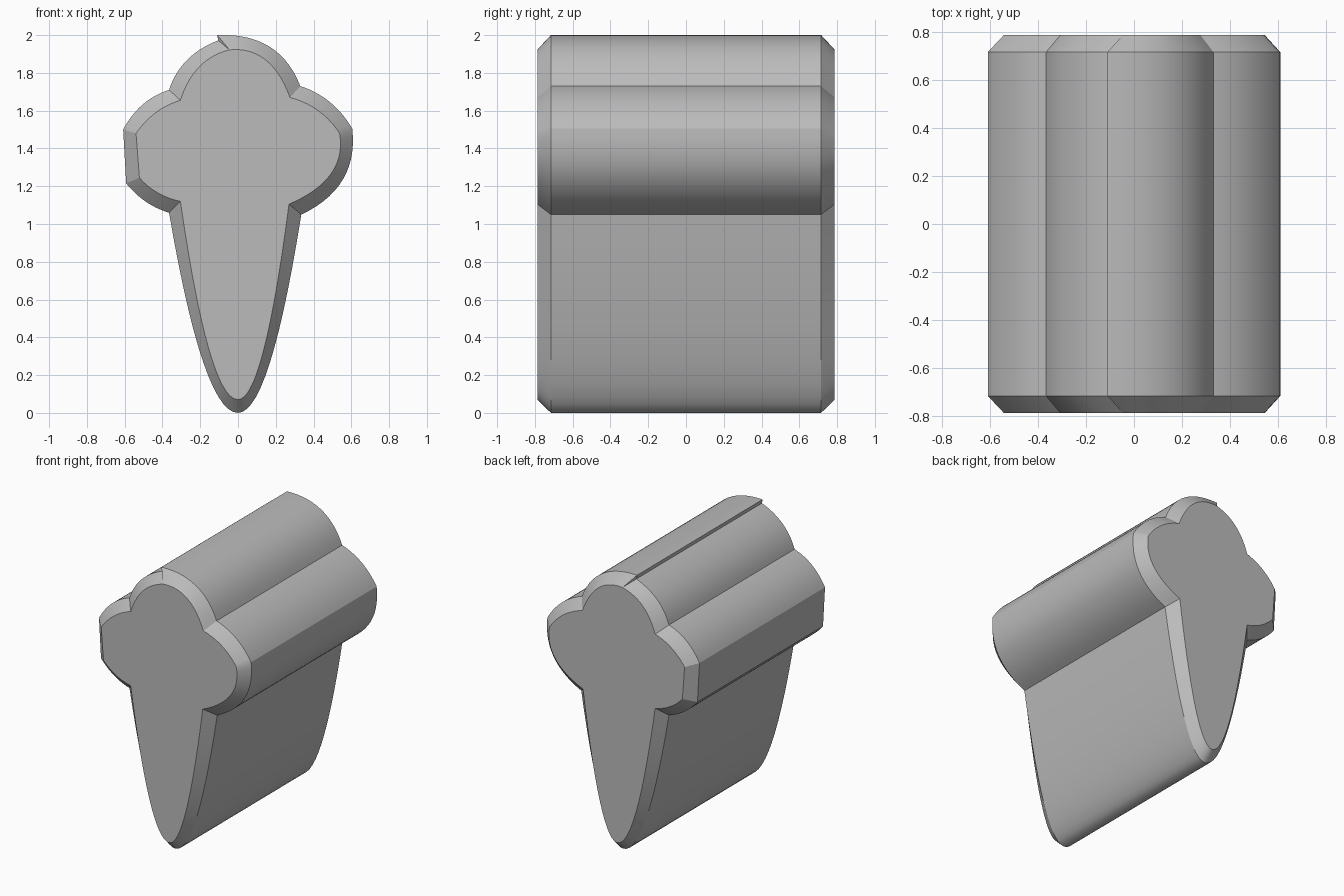
import bpy
import bmesh

cube = bpy.data.objects.get("Cube")
if cube:
    bpy.data.objects.remove(cube, do_unlink=True)

grey = bpy.data.materials.new("plain_grey")
grey.use_nodes = True
grey.diffuse_color = (0.5, 0.5, 0.5, 1)
grey.node_tree.nodes["Principled BSDF"].inputs["Base Color"].default_value = (0.5, 0.5, 0.5, 1)

STEPS = 14


def curve(a, mid, b):
    """Smooth curve from a through mid towards b; b itself is left to the next segment."""
    pts = []
    for i in range(STEPS):
        t = i / STEPS
        wa, wm, wb = (1 - t) * (1 - 2 * t), 4 * t * (1 - t), t * (2 * t - 1)
        pts.append(tuple(wa * p + wm * m + wb * q for p, m, q in zip(a, mid, b)))
    return pts


def profile(knots):
    """Closed outline from corner, mid-point pairs; a mid of None is a straight edge."""
    pts = []
    for i, (a, mid) in enumerate(knots):
        b = knots[(i + 1) % len(knots)][0]
        pts += curve(a, mid, b) if mid else [a]
    return pts


# Full outline of the body (x, z), starting at the tip
outer = profile([
    ((0, 0), (0.168, 0.263)),               # right side of the cone
    ((0.335, 1.05), (0.555, 1.235)),        # side lobe, lower
    ((0.605, 1.505), (0.487, 1.645)),       # side lobe, upper
    ((0.33, 1.73), (0.165, 1.94)),          # top lobe
    ((-0.11, 2.0), None),                   # small step
    ((-0.105, 1.972), (-0.27, 1.868)),      # top lobe, other half
    ((-0.365, 1.71), (-0.505, 1.632)),
    ((-0.608, 1.5), None),                  # flat side
    ((-0.592, 1.215), (-0.488, 1.118)),
    ((-0.365, 1.06), (-0.183, 0.265)),
])

# Smaller outline of the end faces
inner = profile([
    ((0, 0.07), (0.135, 0.329)),
    ((0.27, 1.105), (0.492, 1.265)),
    ((0.538, 1.48), (0.425, 1.6)),
    ((0.275, 1.67), (0.145, 1.87)),
    ((-0.045, 1.922), None),
    ((-0.045, 1.922), (-0.205, 1.832)),
    ((-0.305, 1.655), (-0.435, 1.59)),
    ((-0.54, 1.48), None),
    ((-0.522, 1.245), (-0.425, 1.165)),
    ((-0.305, 1.12), (-0.153, 0.333)),
])

# Loft the outlines along y: chamfer, body, chamfer
bm = bmesh.new()
rings = [[bm.verts.new((x, y, z)) for x, z in pts]
         for y, pts in ((-0.787, inner), (-0.715, outer), (0.715, outer), (0.787, inner))]
n = len(outer)
for lower, upper in zip(rings, rings[1:]):
    for i in range(n):
        j = (i + 1) % n
        bm.faces.new((lower[i], lower[j], upper[j], upper[i]))
bm.faces.new(rings[0])
bm.faces.new(rings[-1])
bmesh.ops.remove_doubles(bm, verts=bm.verts, dist=0.0001)
bmesh.ops.recalc_face_normals(bm, faces=bm.faces)

mesh = bpy.data.meshes.new("cone_bar")
bm.to_mesh(mesh)
bm.free()
mesh.materials.append(grey)
body = bpy.data.objects.new("cone_bar", mesh)
bpy.context.collection.objects.link(body)

# Smooth the curved walls, keep the ridges sharp
bpy.ops.object.select_all(action="DESELECT")
body.select_set(True)
bpy.context.view_layer.objects.active = body
bpy.ops.object.shade_smooth_by_angle(angle=0.42)
